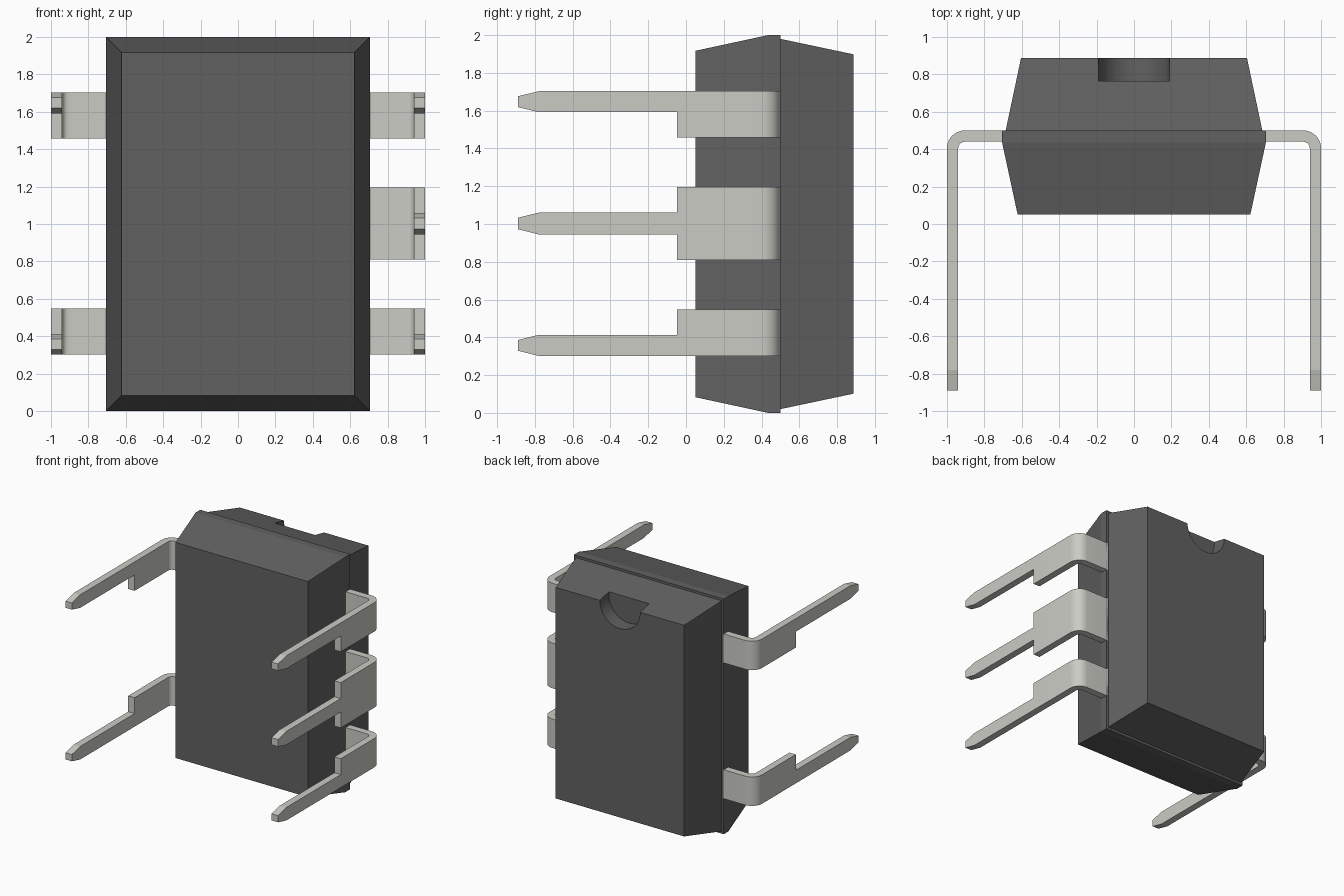
import bpy, bmesh, math

if "Cube" in bpy.data.objects:
    bpy.data.objects.remove(bpy.data.objects["Cube"])


def material(name, rgb):
    m = bpy.data.materials.new(name)
    m.diffuse_color = (*rgb, 1)
    m.use_nodes = True
    m.node_tree.nodes["Principled BSDF"].inputs["Base Color"].default_value = m.diffuse_color
    return m


BLACK = material("dark_plastic", (0.12, 0.12, 0.12))
METAL = material("tinned_metal", (0.6, 0.6, 0.56))


def add_object(name, bm, mat=None):
    mesh = bpy.data.meshes.new(name)
    bm.to_mesh(mesh)
    bm.free()
    ob = bpy.data.objects.new(name, mesh)
    bpy.context.collection.objects.link(ob)
    if mat:
        mesh.materials.append(mat)
    bpy.context.view_layer.objects.active = ob
    return ob


# Body: rectangular rings lofted front to back (y, half width, z inset)
bm = bmesh.new()
rings = []
for y, w, inset in [(0.05, 0.622, 0.083), (0.435, 0.705, 0.0), (0.5, 0.705, 0.0),
                    (0.5, 0.686, 0.02), (0.888, 0.604, 0.102)]:
    rings.append([bm.verts.new((x, y, z)) for x, z in
                  [(-w, inset), (w, inset), (w, 2 - inset), (-w, 2 - inset)]])
for a, b in zip(rings, rings[1:]):
    for i in range(4):
        j = (i + 1) % 4
        bm.faces.new((a[i], a[j], b[j], b[i]))
bm.faces.new(rings[0])
bm.faces.new(rings[-1])
bmesh.ops.recalc_face_normals(bm, faces=bm.faces)
body = add_object("body", bm, BLACK)

# Orientation notch: U-shaped cutter in the back face, open at the top
R = 0.19
outline = [(R, 2.1), (-R, 2.1)]
outline += [(-R * math.cos(math.pi * i / 24), 1.898 - R * math.sin(math.pi * i / 24))
            for i in range(25)]
bm = bmesh.new()
face = bm.faces.new([bm.verts.new((x, 0.765, z)) for x, z in outline])
ext = bmesh.ops.extrude_face_region(bm, geom=[face])
bmesh.ops.translate(bm, vec=(0, 0.3, 0),
                    verts=[v for v in ext["geom"] if isinstance(v, bmesh.types.BMVert)])
bmesh.ops.recalc_face_normals(bm, faces=bm.faces)
cutter = add_object("notch_cutter", bm)
bpy.context.view_layer.objects.active = body
mod = body.modifiers.new("notch", "BOOLEAN")
mod.operation, mod.solver, mod.object = "DIFFERENCE", "EXACT", cutter
bpy.ops.object.modifier_apply(modifier=mod.name)
bpy.data.objects.remove(cutter)

# Lead: outer sheet follows an L path, then is thickened inwards
BEND = 0.095
PATH = [(0.69, 0.5)]
PATH += [(1 - BEND + BEND * math.sin(math.pi / 20 * i),
          0.5 - BEND + BEND * math.cos(math.pi / 20 * i)) for i in range(11)]
PATH += [(1, -0.047)]


def lead(name, side, wide, narrow):
    bm = bmesh.new()

    def strip(p, q, lo, hi, taper=0.0):
        pts = [(p, lo), (q, lo + taper), (q, hi - taper), (p, hi)]
        f = bm.faces.new([bm.verts.new((side * xy[0], xy[1], z)) for xy, z in pts])
        if side > 0:
            f.normal_flip()

    levels = sorted(set(wide + narrow))
    for p, q in zip(PATH, PATH[1:]):
        for lo, hi in zip(levels, levels[1:]):
            strip(p, q, lo, hi)
    strip(PATH[-1], (1, -0.78), *narrow)
    strip((1, -0.78), (1, -0.89), *narrow, taper=0.027)
    bmesh.ops.remove_doubles(bm, verts=bm.verts, dist=1e-5)
    ob = add_object(name, bm, METAL)
    mod = ob.modifiers.new("thickness", "SOLIDIFY")
    mod.thickness, mod.offset, mod.use_even_offset = 0.06, -1, True
    bpy.ops.object.modifier_apply(modifier=mod.name)
    bpy.ops.object.select_all(action="DESELECT")
    ob.select_set(True)
    bpy.ops.object.shade_smooth_by_angle(angle=math.radians(12))


# Two corner leads on each side, plus a middle one on the right
for side, label in [(1, "right"), (-1, "left")]:
    lead(f"{label}_upper_lead", side, (1.457, 1.703), (1.592, 1.703))
    lead(f"{label}_lower_lead", side, (0.302, 0.548), (0.302, 0.413))
lead("right_middle_lead", 1, (0.81, 1.195), (0.945, 1.06))
